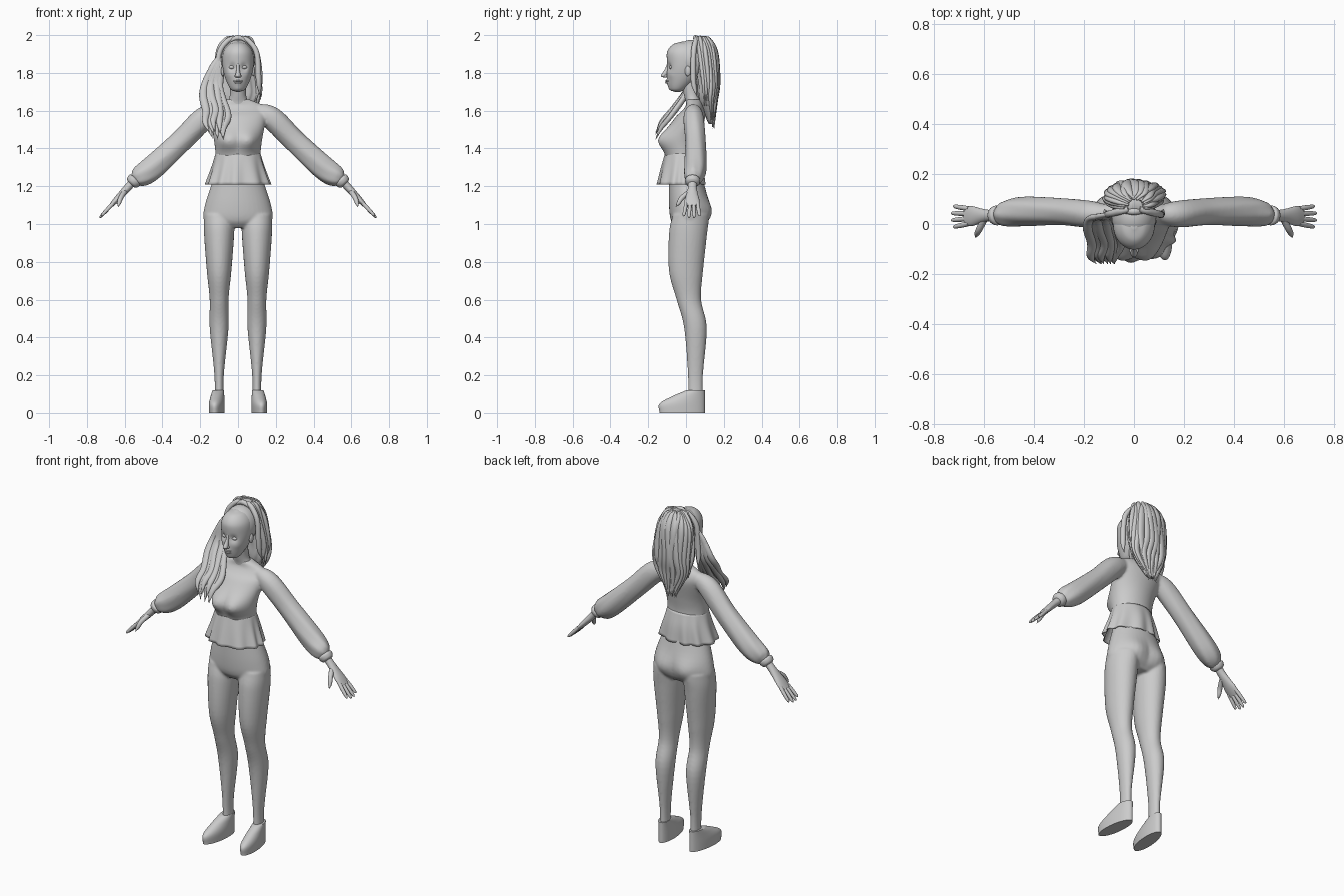
import bpy, bmesh, math, random
from mathutils import Vector

random.seed(4)
default_cube = bpy.data.objects.get("Cube")
if default_cube:
    bpy.data.objects.remove(default_cube)

COLOUR = (0.6, 0.6, 0.6, 1)
grey = bpy.data.materials.new("plain grey")
grey.use_nodes = True
grey.diffuse_color = COLOUR
grey.node_tree.nodes["Principled BSDF"].inputs["Base Color"].default_value = COLOUR


def spline(points, steps):
    """Smooth curve through rings of (x, y, z, side radius, depth radius)."""
    keys = [Vector(point) for point in points]
    keys = [keys[0] * 2 - keys[1]] + keys + [keys[-1] * 2 - keys[-2]]
    curve = []
    for before, start, end, after in zip(keys, keys[1:], keys[2:], keys[3:]):
        leave, arrive = (end - before) / 2, (after - start) / 2
        for step in range(steps):
            t = step / steps
            ease = t * t * (3 - 2 * t)
            curve.append(start.lerp(end, ease) + leave * t * (1 - t) ** 2 - arrive * t * t * (1 - t))
    return curve + [keys[-2]]


def tube(bm, points, flat=False, mirror=False, sides=16, steps=6, caps=True, ripple=None):
    """Loft elliptical rings along a curve; flat keeps every ring horizontal."""
    rings = spline(points, steps)
    last = len(rings) - 1
    for sign in ((1, -1) if mirror else (1,)):
        loops = []
        for index, ring in enumerate(rings):
            centre, side, depth = ring.to_3d(), Vector((1, 0, 0)), Vector((0, 1, 0))
            if not flat:
                ahead, behind = rings[min(index + 1, last)], rings[max(index - 1, 0)]
                along = (ahead.to_3d() - behind.to_3d()).normalized()
                depth = (depth - along * along.y).normalized()
                side = depth.cross(along)
            loop = []
            for corner in range(sides):
                angle = math.tau * corner / sides
                scale = ripple(angle, index / last) if ripple else 1
                offset = side * math.cos(angle) * max(ring[3], .001)
                offset += depth * math.sin(angle) * max(ring[4], .001)
                position = centre + offset * scale
                position.x *= sign
                loop.append(bm.verts.new(position))
            loops.append(loop)
        for low, high in zip(loops, loops[1:]):
            for here in range(sides):
                following = (here + 1) % sides
                bm.faces.new((low[here], low[following], high[following], high[here]))
        if caps:
            bm.faces.new(loops[0])
            bm.faces.new(loops[-1])


def column(bm, levels, x=0, **options):
    """Upright form from levels of (height, half width, front, back)."""
    rings = [(x, (front + back) / 2, z, width, (back - front) / 2) for z, width, front, back in levels]
    tube(bm, rings, flat=True, **options)


def limb(bm, points, squash=1.0, **options):
    """Free form from points of (x, y, z, radius)."""
    tube(bm, [(*point, point[-1] * squash) for point in points], **options)


def ball(bm, centre, size, mirror=False):
    """Ellipsoid, optionally on both sides."""
    for sign in ((1, -1) if mirror else (1,)):
        middle = Vector(centre)
        middle.x *= sign
        for vert in bmesh.ops.create_uvsphere(bm, u_segments=32, v_segments=20, radius=1)["verts"]:
            vert.co = middle + Vector([value * scale for value, scale in zip(vert.co, size)])


def push(bm, x, y, z, radius, amount):
    """Soft swelling or hollow along y, alike on left and right."""
    for vert in bm.verts:
        distance = (Vector((abs(vert.co.x), vert.co.y, vert.co.z)) - Vector((x, y, z))).length
        vert.co.y += amount * math.exp(-(distance / radius) ** 2)


def finish(name, bm, fuse=False, thickness=0.0):
    """Turn the built geometry into a named, smooth shaded object."""
    bmesh.ops.recalc_face_normals(bm, faces=bm.faces)
    mesh = bpy.data.meshes.new(name)
    bm.to_mesh(mesh)
    bm.free()
    mesh.materials.append(grey)
    for polygon in mesh.polygons:
        polygon.use_smooth = True
    mesh.set_sharp_from_angle(angle=math.radians(60))
    part = bpy.data.objects.new(name, mesh)
    bpy.context.collection.objects.link(part)
    if fuse:
        remesh = part.modifiers.new("fuse", "REMESH")
        remesh.mode = "VOXEL"
        remesh.voxel_size = .007
        remesh.use_smooth_shade = True
        part.modifiers.new("relax", "SMOOTH").iterations = 5
    if thickness:
        part.modifiers.new("cloth", "SOLIDIFY").thickness = thickness


# Trousers: hips and two legs fused
bm = bmesh.new()
column(bm, [(1.24, .13, -.09, .09), (1.1, .175, -.09, .12), (1.02, .18, -.08, .11), (.98, .12, -.05, .08)],
       sides=40)
column(bm, [(1.05, .08, -.07, .1), (.95, .08, -.09, .11), (.75, .065, -.09, .09), (.6, .05, -.05, .08),
            (.45, .05, -.01, .11), (.2, .025, .01, .09), (.05, .025, .01, .09)],
       x=.1, mirror=True, sides=28)
push(bm, x=.08, y=.12, z=1.06, radius=.07, amount=.025)
finish("trousers", bm, fuse=True)

# Shoes, toes turned slightly outwards
bm = bmesh.new()
column(bm, [(0, .04, -.14, .1), (.05, .04, -.14, .1), (.09, .035, -.07, .1), (.12, .03, 0, .1)],
       x=.11, mirror=True, sides=32)
for vert in bm.verts:
    vert.co.x -= math.copysign(.1, vert.co.x) * vert.co.y
finish("shoes", bm)

# Blouse: body and full sleeves fused
bm = bmesh.new()
column(bm, [(1.3, .12, -.1, .08), (1.38, .12, -.11, .07), (1.46, .13, -.12, .08), (1.56, .15, -.06, .1),
            (1.6, .15, -.02, .1), (1.63, .13, 0, .09), (1.66, .06, 0, .08)], sides=48)
push(bm, x=.06, y=-.11, z=1.44, radius=.06, amount=-.035)
limb(bm, [(.1, .04, 1.6, .04), (.18, .04, 1.56, .06), (.3, .05, 1.44, .06), (.45, .05, 1.3, .065),
          (.52, .04, 1.25, .055), (.55, .04, 1.23, .03)], squash=.9, mirror=True, sides=28,
     ripple=lambda angle, t: 1 + .05 * t * math.sin(6 * angle + 9 * t))
finish("blouse", bm, fuse=True)

# Gathered hem flaring from the waist
bm = bmesh.new()
column(bm, [(1.38, .117, -.11, .07), (1.3, .14, -.13, .09), (1.21, .17, -.15, .1)], sides=96, caps=False,
       ripple=lambda angle, t: 1 + .05 * t * math.sin(11 * angle + math.sin(3 * angle)))
finish("blouse_hem", bm, thickness=.006)

# Cuffs and hands follow one straight line from the wrist
wrist, reach = Vector((.54, .035, 1.24)), Vector((.68, -.02, -.73))


def along_hand(bm, stations):
    """Rings of (distance, half thickness, half breadth) beyond the wrist."""
    tube(bm, [(*(wrist + reach * distance), thick, broad) for distance, thick, broad in stations],
         mirror=True, sides=20)


bm = bmesh.new()
along_hand(bm, [(0, .03, .03), (.01, .04, .04), (.03, .036, .036), (.04, .025, .025)])
finish("cuffs", bm)

# Hands with a fan of fingers and a thumb
bm = bmesh.new()
along_hand(bm, [(0, .02, .025), (.06, .02, .023), (.11, .018, .03), (.16, .015, .04), (.2, .01, .038)])
for finger in range(4):
    spread = finger - 1.5
    across = Vector((0, spread, 0))
    root = wrist + reach * .18 + across * .02
    tip = root + reach * (.11 - .012 * abs(spread)) + across * .008
    tube(bm, [(*root.lerp(tip, t), size, size) for t, size in ((0, .01), (.5, .01), (.9, .007), (1, 0))],
         mirror=True, sides=10)
limb(bm, [(.6, .02, 1.17, .014), (.62, -.02, 1.14, .013), (.63, -.04, 1.11, .01), (.635, -.055, 1.09, 0)],
     mirror=True)
finish("hands", bm)

# Neck
bm = bmesh.new()
column(bm, [(1.6, .08, 0, .09), (1.64, .06, 0, .08), (1.68, .043, -.01, .07), (1.76, .042, -.03, .06)], sides=28)
finish("neck", bm)

# Head with soft eye sockets, cheeks, mouth and chin
bm = bmesh.new()
column(bm, [(1.7, .01, -.06, -.03), (1.715, .04, -.085, 0), (1.78, .07, -.1, .07), (1.85, .083, -.1, .09),
            (1.91, .078, -.1, .09), (1.95, .05, -.07, .06), (1.966, .01, -.02, .01)], sides=64, steps=10)
push(bm, x=.03, y=-.09, z=1.83, radius=.02, amount=.013)
push(bm, x=.045, y=-.07, z=1.79, radius=.02, amount=-.004)
push(bm, x=0, y=-.1, z=1.75, radius=.02, amount=-.008)
push(bm, x=0, y=-.09, z=1.715, radius=.02, amount=-.005)
finish("head", bm)

# Face details
bm = bmesh.new()
column(bm, [(1.85, .008, -.1, -.08), (1.82, .008, -.112, -.09), (1.785, .014, -.133, -.1),
            (1.775, .009, -.115, -.1)])
ball(bm, (.01, -.108, 1.783), (.008, .009, .007), mirror=True)
finish("nose", bm)
bm = bmesh.new()
for height in (1.748, 1.757):
    limb(bm, [(x, .9 * abs(x) - .113, height, .006 - .2 * abs(x)) for x in (-.025, -.01, .01, .025)])
finish("lips", bm)
bm = bmesh.new()
ball(bm, (.032, -.077, 1.83), (.016, .013, .01), mirror=True)
finish("eyes", bm)
bm = bmesh.new()
ball(bm, (.08, .01, 1.81), (.01, .016, .028), mirror=True)
finish("ears", bm)

# Hair drawn back over the scalp
bm = bmesh.new()
ball(bm, (0, .03, 1.87), (.09, .1, .105))
finish("scalp_hair", bm)

# Loose fall of hair behind the head
fall = [(1.99, .03, .05, .1), (1.97, .06, .04, .13), (1.9, .09, .04, .16), (1.75, .105, .06, .17),
        (1.65, .1, .07, .16), (1.53, .03, .12, .15)]
bm = bmesh.new()
column(bm, fall, sides=72, ripple=lambda angle, t: 1 + .04 * math.sin(13 * angle + 5 * math.sin(7 * t)))
finish("hair_fall", bm)

# Wavy locks lying on the fall, shorter at the sides
bm = bmesh.new()
for number in range(17):
    angle = math.radians(230 * number / 16 - 25)
    phase = random.uniform(0, math.tau)
    length = 5 if math.sin(angle) < .3 else len(fall)
    lock = []
    for row, (z, width, front, back) in enumerate(fall[:length]):
        x = math.cos(angle) * width + .01 * math.sin(phase + 2 * row)
        y = (front + back) / 2 + math.sin(angle) * (back - front) / 2
        size = .022 * math.sin(math.pi * (row + .6) / length)
        lock.append((x, y, z, max(size, 0)))
    lock.append((x, y, z - .025, 0))
    limb(bm, lock, squash=.6, sides=10)
finish("back_locks", bm)

# Locks brought forward over the right shoulder
bm = bmesh.new()
for number in range(8):
    spread = number / 7 - .5
    drop, swing = random.uniform(-.02, .04), random.uniform(-.012, .012)
    path = [(-.09, .04, 1.9, .01), (-.12, .03, 1.82, .018), (-.13, .02, 1.73, .02),
            (-.13, -.02, 1.66, .022), (-.12, -.08, 1.58, .02), (-.12, -.13, 1.52, .015), (-.11, -.16, 1.46, 0)]
    lock = []
    for row, (x, y, z, size) in enumerate(path):
        fan = .11 * spread * math.sin(row / 2.5)
        lock.append((x + fan + swing * math.sin(2 * row), y, z + drop * row / len(path), size))
    limb(bm, lock, squash=.7, sides=12)
finish("front_locks", bm)

# Hair tie and strands framing the crown
bm = bmesh.new()
limb(bm, [(x, .05, 1.986 - 12 * x * x, .014 - .15 * abs(x)) for x in (-.05, -.03, 0, .03, .05)])
limb(bm, [(.02, .06, 1.985, .013), (.06, .05, 1.965, .014), (.1, .04, 1.9, .014), (.11, .04, 1.75, .014),
          (.12, .06, 1.67, 0)], mirror=True)
finish("hair_tie", bm)
